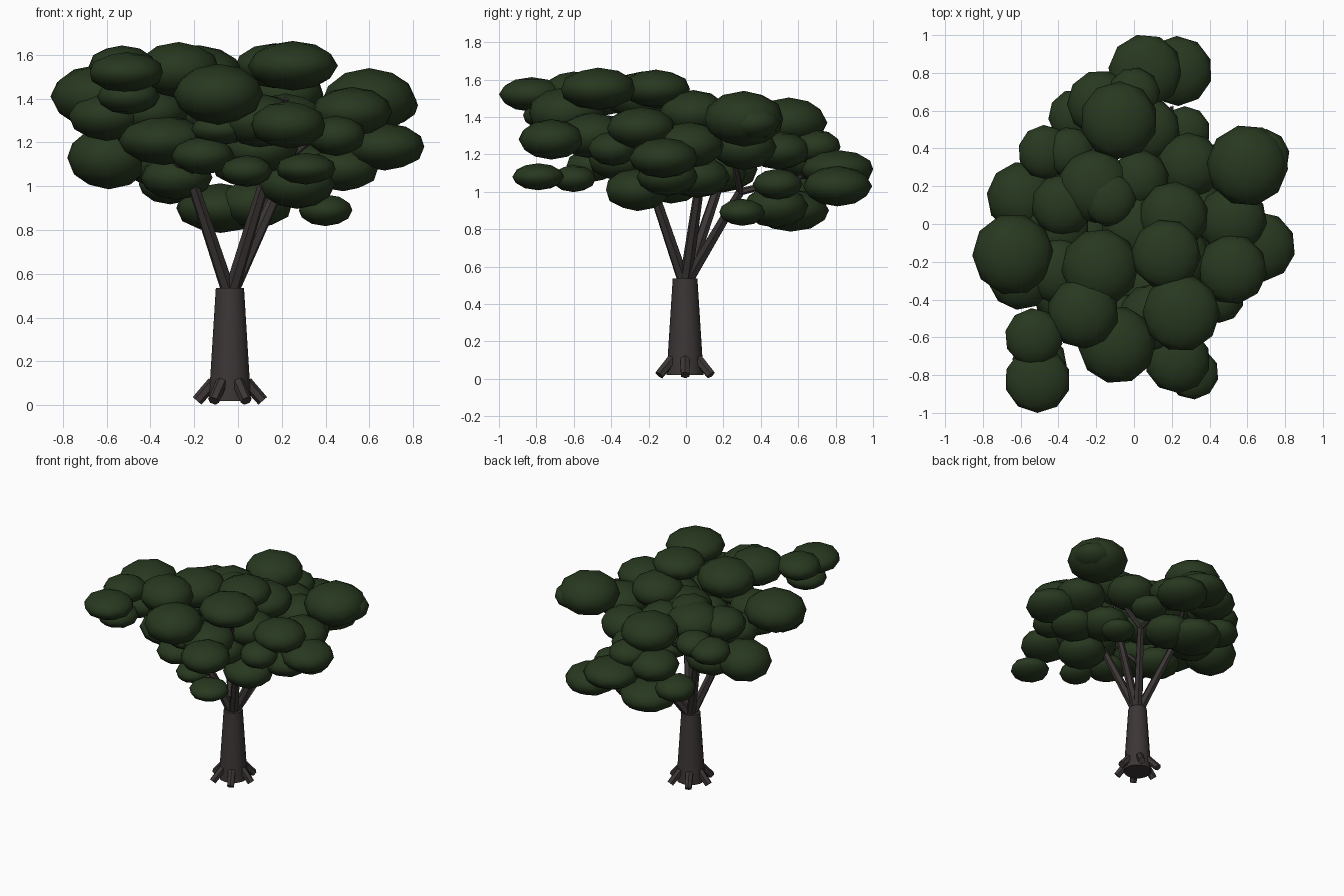
import bpy, math, random
from mathutils import Vector

random.seed(4)


def material(name, rgb):
    m = bpy.data.materials.new(name)
    m.diffuse_color = (*rgb, 1)
    return m


BARK = material("dark bark", (0.045, 0.037, 0.036))
LEAF = material("deep green leaves", (0.021, 0.040, 0.014))


def finish(name, mat, smooth):
    ob = bpy.context.object
    ob.name = name
    ob.data.materials.append(mat)
    if smooth:
        bpy.ops.object.shade_smooth_by_angle(angle=math.radians(50))
    return ob


def limb(name, a, b, r1, r2, sides=6, smooth=False):
    """Tapered cylinder running from point a to point b."""
    a, b = Vector(a), Vector(b)
    d = b - a
    bpy.ops.mesh.primitive_cone_add(
        vertices=sides, radius1=r1, radius2=r2, depth=d.length,
        location=(a + b) / 2, rotation=d.to_track_quat('Z', 'Y').to_euler())
    return finish(name, BARK, smooth)


def foliage(name, clumps):
    """Flattened low-poly balls of leaves: (x, y, z, radius, half height)."""
    for i, (x, y, z, r, h) in enumerate(clumps):
        bpy.ops.mesh.primitive_ico_sphere_add(
            subdivisions=2, radius=1, location=(x, y, z),
            rotation=(0, 0, random.uniform(0, math.tau)))
        bpy.context.object.scale = (r * 1.03, r * 1.03, h * 1.03)
        finish(f"{name}_leaves_{i}", LEAF, True)


# Trunk and six splayed roots
CX, CY = -0.037, -0.005
limb("trunk", (CX, CY, 0.02), (CX, CY, 0.535), 0.099, 0.066, 14, True)
for i in range(6):
    c, s = math.cos(i * math.tau / 6), math.sin(i * math.tau / 6)
    limb(f"root_{i}", (CX + 0.075 * c, CY + 0.08 * s, 0.105),
         (CX + 0.15 * c, CY + 0.16 * s, 0.02), 0.028, 0.026)

# Main branches, each splitting into two twigs: (tip, twig tip, twig tip)
branches = [
    ((-0.22, -0.19, 1.05), (-0.42, -0.30, 1.25), (-0.15, -0.40, 1.30)),
    ((0.13, -0.19, 1.05), (0.22, -0.40, 1.40), (0.42, -0.22, 1.28)),
    ((0.20, 0.07, 1.02), (0.45, 0.05, 1.22), (0.25, 0.05, 1.35)),
    ((0.18, 0.29, 1.00), (0.40, 0.24, 1.25), (0.20, 0.62, 1.08)),
    ((-0.22, 0.18, 1.05), (-0.45, 0.20, 1.15), (-0.12, 0.45, 1.30)),
]
for i, (tip, *twigs) in enumerate(branches):
    limb(f"branch_{i}", (CX, CY, 0.50), tip, 0.034, 0.026)
    for j, end in enumerate(twigs):
        limb(f"twig_{i}_{j}", tip, end, 0.02, 0.012)

# Canopy, sector by sector
foliage("back", [
    (0.06, 0.81, 1.12, 0.19, 0.10), (0.23, 0.81, 1.03, 0.18, 0.105),
    (-0.08, 0.55, 1.37, 0.20, 0.13), (-0.18, 0.64, 1.18, 0.17, 0.11),
    (0.00, 0.69, 1.24, 0.135, 0.09), (0.27, 0.49, 1.04, 0.13, 0.08),
    (-0.08, 0.56, 0.90, 0.20, 0.11), (0.08, 0.48, 0.92, 0.17, 0.11),
    (-0.31, 0.57, 1.01, 0.14, 0.09), (0.08, 0.50, 1.22, 0.16, 0.10),
])
foliage("right", [
    (0.60, 0.31, 1.39, 0.21, 0.145), (0.68, 0.36, 1.37, 0.14, 0.09),
    (0.40, 0.30, 0.89, 0.12, 0.07), (0.29, 0.31, 1.24, 0.17, 0.12),
    (0.67, -0.12, 1.18, 0.18, 0.105), (0.52, 0.02, 1.25, 0.18, 0.12),
    (0.52, -0.24, 1.34, 0.18, 0.11), (0.48, -0.10, 1.08, 0.16, 0.10),
    (0.45, -0.39, 1.23, 0.13, 0.09), (0.32, 0.06, 1.08, 0.17, 0.11),
])
foliage("left", [
    (-0.47, 0.38, 1.26, 0.14, 0.09), (-0.34, 0.38, 1.28, 0.13, 0.09),
    (-0.59, 0.14, 1.13, 0.185, 0.14), (-0.64, -0.16, 1.41, 0.21, 0.14),
    (-0.60, -0.28, 1.32, 0.17, 0.11), (-0.38, 0.10, 1.34, 0.16, 0.11),
    (-0.40, -0.03, 1.26, 0.16, 0.11), (-0.36, 0.20, 1.12, 0.18, 0.12),
])
foliage("centre", [
    (-0.21, 0.20, 1.35, 0.19, 0.13), (-0.13, 0.13, 1.40, 0.14, 0.09),
    (0.03, 0.24, 1.33, 0.15, 0.11), (0.21, 0.04, 1.42, 0.18, 0.12),
    (0.17, -0.16, 1.55, 0.18, 0.10), (-0.18, -0.23, 1.51, 0.20, 0.13),
    (0.27, -0.26, 1.01, 0.17, 0.11), (0.02, -0.02, 1.32, 0.19, 0.13),
    (0.22, -0.18, 1.30, 0.18, 0.12), (-0.28, -0.08, 1.04, 0.16, 0.10),
    (0.04, 0.16, 1.10, 0.16, 0.10),
])
foliage("front", [
    (0.25, -0.47, 1.55, 0.20, 0.11), (-0.27, -0.47, 1.53, 0.185, 0.125),
    (-0.53, -0.60, 1.55, 0.15, 0.09), (-0.51, -0.825, 1.52, 0.17, 0.09),
    (-0.50, -0.73, 1.41, 0.14, 0.08), (-0.09, -0.64, 1.42, 0.20, 0.135),
    (0.23, -0.72, 1.28, 0.17, 0.105), (0.31, -0.79, 1.08, 0.135, 0.07),
    (-0.34, -0.34, 1.21, 0.20, 0.11), (-0.16, -0.50, 1.14, 0.14, 0.085),
    (0.04, -0.60, 1.07, 0.115, 0.07), (0.10, -0.50, 1.30, 0.18, 0.12),
    (-0.08, -0.50, 1.26, 0.13, 0.07), (-0.40, -0.25, 1.34, 0.17, 0.11),
    (0.10, -0.35, 1.17, 0.17, 0.11),
])
